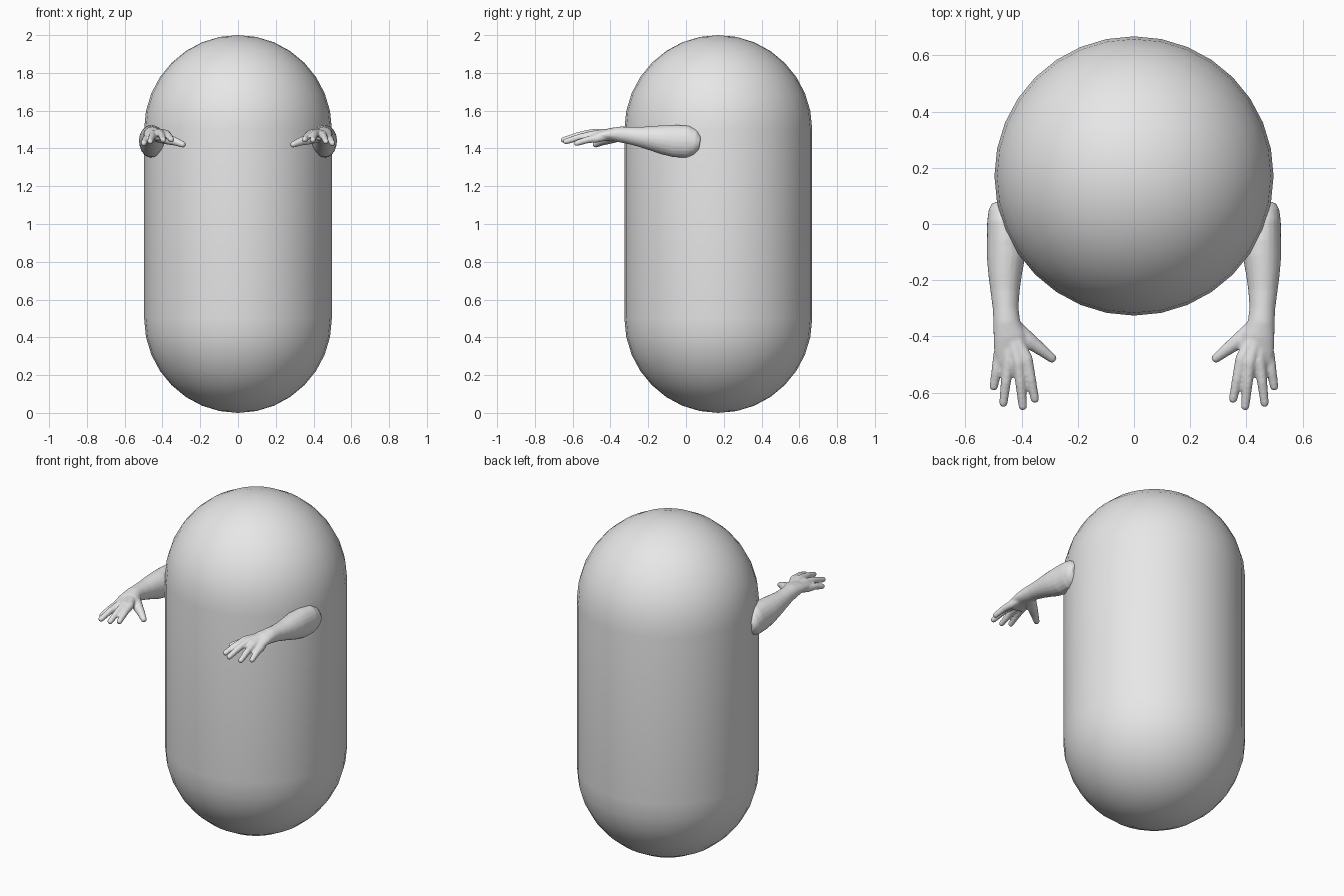
import bpy, bmesh, math
from mathutils import Vector

cube = bpy.data.objects.get("Cube")
if cube:
    bpy.data.objects.remove(cube, do_unlink=True)

GREY = (0.8, 0.8, 0.8, 1)
grey = bpy.data.materials.new("plain grey")
grey.use_nodes = True
grey.diffuse_color = GREY
grey.node_tree.nodes["Principled BSDF"].inputs["Base Color"].default_value = GREY


def make_object(name, bm):
    bmesh.ops.recalc_face_normals(bm, faces=bm.faces)
    for face in bm.faces:
        face.smooth = True
    mesh = bpy.data.meshes.new(name)
    bm.to_mesh(mesh)
    bm.free()
    mesh.materials.append(grey)
    obj = bpy.data.objects.new(name, mesh)
    bpy.context.collection.objects.link(obj)
    return obj


def tube(bm, rings, sides=20):
    """Loft elliptical rings, each given as (centre, half width, half height)."""
    centres = [Vector(r[0]) for r in rings]
    loops = []
    for i, (_, wide, high) in enumerate(rings):
        ahead = centres[min(i + 1, len(rings) - 1)] - centres[max(i - 1, 0)]
        side = ahead.cross(Vector((0, 0, 1))).normalized()
        up = side.cross(ahead).normalized()
        loop = []
        for k in range(sides):
            a = math.tau * k / sides
            loop.append(bm.verts.new(centres[i] + side * wide * math.cos(a) + up * high * math.sin(a)))
        loops.append(loop)
    for a, b in zip(loops, loops[1:]):
        for k in range(sides):
            n = (k + 1) % sides
            bm.faces.new((a[k], a[n], b[n], b[k]))
    bm.faces.new(loops[0])
    bm.faces.new(loops[-1])


def finger(bm, points, radii):
    """Tapered digit with a rounded tip."""
    pts = [Vector(p) for p in points]
    rings = [(p, r, r) for p, r in zip(pts, radii)]
    tip, r = pts[-1], radii[-1]
    ahead = (tip - pts[-2]).normalized()
    for t in (0.5, 0.85, 1.0):
        s = r * math.sqrt(1 - t * t) + 0.001
        rings.append((tip + ahead * r * t, s, s))
    tube(bm, rings, 12)


# Capsule body: half profile spun around the vertical axis
RADIUS, CENTRE_Y, STEPS = 0.497, 0.171, 8
bm = bmesh.new()
profile = []
for base, start in ((0.5, -90), (1.5, 0)):
    for i in range(STEPS + 1):
        a = math.radians(start + 90 * i / STEPS)
        profile.append(bm.verts.new((RADIUS * math.cos(a), CENTRE_Y, base + 0.5 * math.sin(a))))
edges = [bm.edges.new(pair) for pair in zip(profile, profile[1:])]
bmesh.ops.spin(bm, geom=profile + edges, cent=(0, CENTRE_Y, 0), axis=(0, 0, 1),
               angle=math.tau, steps=32, use_merge=False)
bmesh.ops.remove_doubles(bm, verts=bm.verts, dist=0.0005)
make_object("capsule_body", bm)

# Forearm and palm of the left arm
bm = bmesh.new()
tube(bm, [
    ((0.462, 0.074, 1.428), 0.044, 0.040),
    ((0.462, 0.050, 1.432), 0.056, 0.068),
    ((0.461, 0.010, 1.436), 0.062, 0.085),
    ((0.458, -0.060, 1.439), 0.066, 0.086),
    ((0.456, -0.120, 1.446), 0.068, 0.078),
    ((0.459, -0.180, 1.454), 0.060, 0.066),
    ((0.459, -0.240, 1.461), 0.052, 0.054),
    ((0.457, -0.300, 1.469), 0.046, 0.046),
    ((0.453, -0.350, 1.474), 0.048, 0.042),
    ((0.443, -0.400, 1.474), 0.058, 0.034),
    ((0.436, -0.450, 1.468), 0.062, 0.026),
    ((0.432, -0.495, 1.461), 0.058, 0.018),
])

# Fingers run from the wrist over the knuckle to the tip
digits = [
    ((0.382, -0.480, 1.478), (0.353, -0.622, 1.447)),   # index
    ((0.412, -0.490, 1.483), (0.396, -0.648, 1.445)),   # middle
    ((0.447, -0.488, 1.473), (0.465, -0.636, 1.437)),   # ring
    ((0.480, -0.468, 1.453), (0.499, -0.578, 1.428)),   # little
]
for knuckle, tip in digits:
    k, t = Vector(knuckle), Vector(tip)
    wrist = Vector((0.45, -0.35, 1.482)).lerp(k, 0.25)
    bend = k.lerp(t, 0.5) + Vector((0, 0, 0.005))
    finger(bm, [wrist, k, bend, t], [0.022, 0.022, 0.0185, 0.0155])

# Thumb
finger(bm, [(0.432, -0.365, 1.465), (0.375, -0.415, 1.450), (0.330, -0.448, 1.436),
            (0.293, -0.477, 1.421)], [0.032, 0.029, 0.022, 0.017])

# Fuse the arm into one smooth skin and mirror it to the other side
arms = make_object("arms", bm)
remesh = arms.modifiers.new("fuse", 'REMESH')
remesh.mode = 'VOXEL'
remesh.voxel_size = 0.006
remesh.use_smooth_shade = True
smooth = arms.modifiers.new("soften", 'SMOOTH')
smooth.factor = 0.5
smooth.iterations = 4
mirror = arms.modifiers.new("other_side", 'MIRROR')
mirror.use_mirror_merge = False
